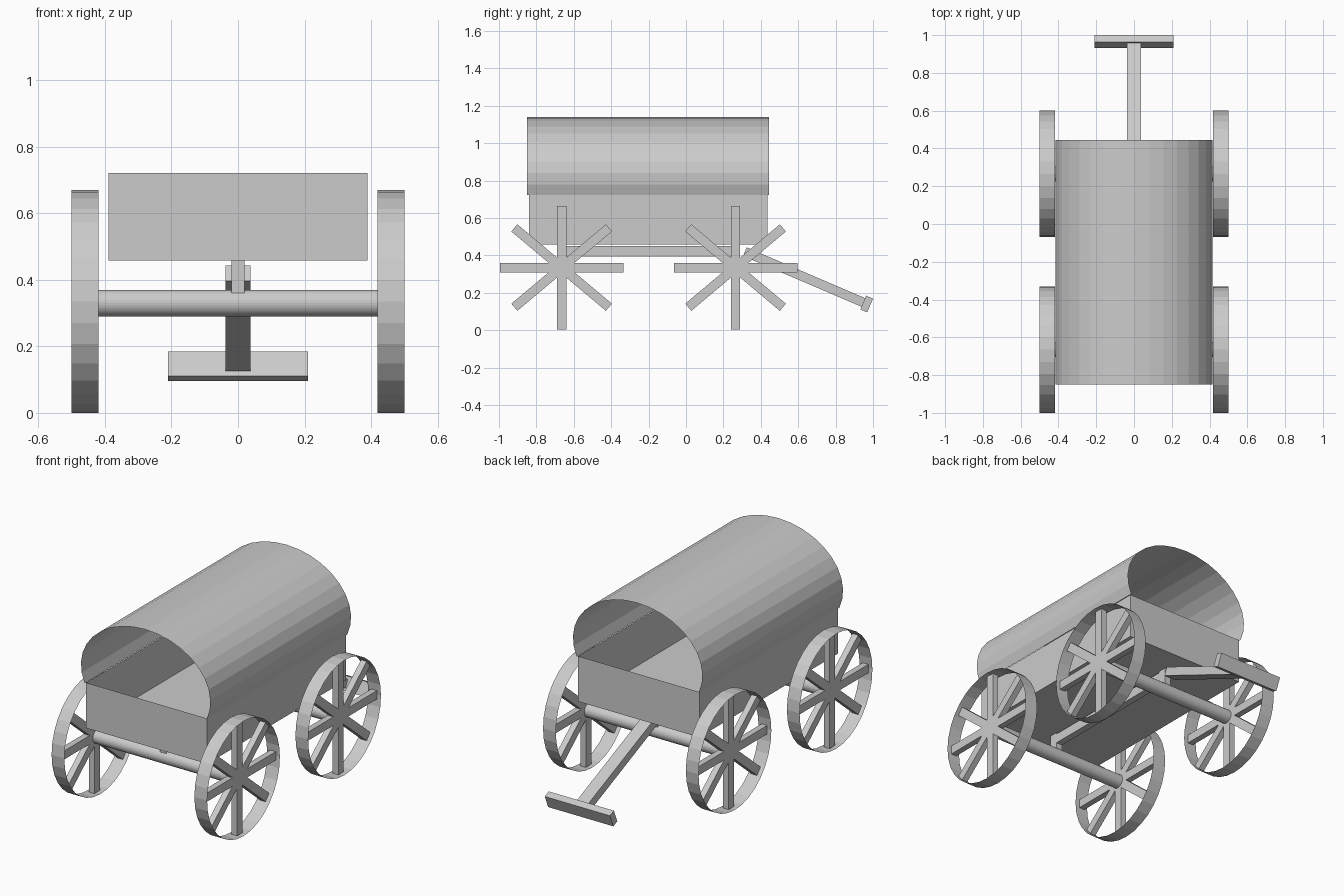
import bpy, bmesh
from math import radians, sin, cos, pi, asin
from mathutils import Matrix

if "Cube" in bpy.data.objects:
    bpy.data.objects.remove(bpy.data.objects["Cube"])


def new_object(name, bm):
    mesh = bpy.data.meshes.new(name)
    bm.to_mesh(mesh)
    bm.free()
    ob = bpy.data.objects.new(name, mesh)
    bpy.context.collection.objects.link(ob)
    return ob


def add_box(bm, center, size, rot_x=0.0):
    m = Matrix.Translation(center) @ Matrix.Rotation(rot_x, 4, 'X') @ Matrix.Diagonal((*size, 1))
    return bmesh.ops.create_cube(bm, size=1, matrix=m)


def box(name, center, size, rot_x=0.0):
    bm = bmesh.new()
    add_box(bm, center, size, rot_x)
    return new_object(name, bm)


def cylinder(bm, center, radius, length, sides, caps):
    m = Matrix.Translation(center) @ Matrix.Rotation(pi / 2, 4, 'Y')
    bmesh.ops.create_cone(bm, cap_ends=caps, segments=sides, radius1=radius,
                          radius2=radius, depth=length, matrix=m)


AXLE_Y = {"rear": 0.265, "front": -0.665}
HUB_Z, WHEEL_R = 0.335, 0.335

# Wheels, axles and the posts above them
for end, y in AXLE_Y.items():
    for side, sx in (("left", -1), ("right", 1)):
        center = (sx * 0.46, y, HUB_Z)
        bm = bmesh.new()
        cylinder(bm, center, WHEEL_R, 0.082, 32, False)
        new_object(f"{end}_{side}_wheel_rim", bm)
        bm = bmesh.new()
        for angle in (0, 40, 90, 140):
            add_box(bm, center, (0.036, 0.66, 0.05), radians(angle))
        new_object(f"{end}_{side}_wheel_spokes", bm)
    bm = bmesh.new()
    cylinder(bm, (0, y, 0.33), 0.04, 0.89, 32, True)
    new_object(f"{end}_axle", bm)
    box(f"{end}_axle_post", (0, y, 0.408), (0.04, 0.05, 0.105))

# Beam between the axles
box("under_beam", (0, -0.2, 0.422), (0.04, 0.97, 0.056))

# Open wagon bed: thin walls, no lid
bm = bmesh.new()
add_box(bm, (0, -0.2025, 0.59), (0.78, 1.275, 0.264))
bm.normal_update()
top = [f for f in bm.faces if f.normal.z > 0.9]
bmesh.ops.delete(bm, geom=top, context='FACES_ONLY')
new_object("wagon_bed", bm)

# Arched cover: elliptical arc swept along y
RX, RZ, CZ, BASE_Z = 0.417, 0.313, 0.827, 0.722
low = asin((CZ - BASE_Z) / RZ)
N = 20
bm = bmesh.new()
rows = []
for i in range(N + 1):
    t = -low + (pi + 2 * low) * i / N
    rows.append([bm.verts.new((RX * cos(t), y, CZ + RZ * sin(t))) for y in (-0.85, 0.445)])
for a, b in zip(rows, rows[1:]):
    bm.faces.new((a[0], b[0], b[1], a[1]))
bmesh.ops.recalc_face_normals(bm, faces=bm.faces)
new_object("canvas_cover", bm)

# Pull tongue and its cross handle
TILT = radians(-23.2)
box("pull_tongue", (0, 0.632, 0.284), (0.074, 0.69, 0.05), TILT)
box("pull_handle", (0, 0.966, 0.14), (0.42, 0.04, 0.08), TILT)
